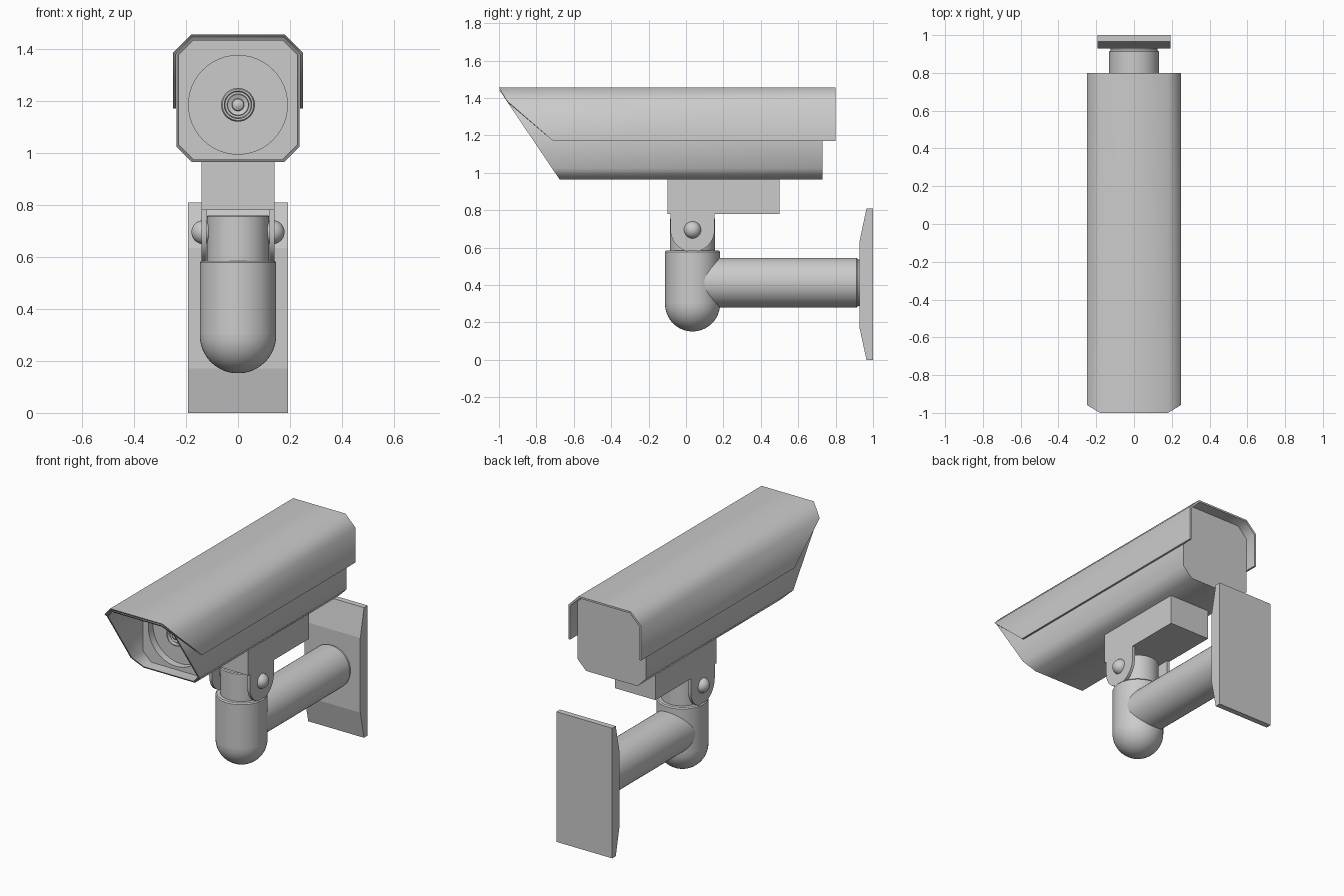
import bpy, bmesh, math
from mathutils import Vector

cube = bpy.data.objects.get("Cube")
if cube:
    bpy.data.objects.remove(cube, do_unlink=True)

GREY = (0.6, 0.6, 0.6, 1.0)
mat = bpy.data.materials.new("light grey metal")
mat.use_nodes = True
mat.diffuse_color = GREY
mat.node_tree.nodes["Principled BSDF"].inputs["Base Color"].default_value = GREY

AXIS_Y = 0.035      # y of the post and hinge
LENS_Z = 1.185      # height of the lens axis


def finish(name, bm, angle=30):
    """Turn a bmesh into a shaded object."""
    bmesh.ops.recalc_face_normals(bm, faces=bm.faces)
    mesh = bpy.data.meshes.new(name)
    bm.to_mesh(mesh)
    bm.free()
    mesh.materials.append(mat)
    obj = bpy.data.objects.new(name, mesh)
    bpy.context.collection.objects.link(obj)
    bpy.ops.object.select_all(action="DESELECT")
    obj.select_set(True)
    bpy.context.view_layer.objects.active = obj
    bpy.ops.object.shade_smooth_by_angle(angle=math.radians(angle))
    return obj


def skin(bm, rings):
    """Join successive closed rings with quads; return the vertex rings."""
    loops = [[bm.verts.new(p) for p in ring] for ring in rings]
    for a, b in zip(loops, loops[1:]):
        for i in range(len(a)):
            j = (i + 1) % len(a)
            bm.faces.new((a[i], a[j], b[j], b[i]))
    return loops


def loft(name, rings, angle=30):
    bm = bmesh.new()
    loops = skin(bm, rings)
    bm.faces.new(loops[0])
    bm.faces.new(loops[-1])
    return finish(name, bm, angle)


def circle_y(r, y, z, n=48):
    return [Vector((r * math.cos(t), y, z + r * math.sin(t)))
            for t in (2 * math.pi * i / n for i in range(n))]


def circle_z(r, z, n=48):
    return [Vector((r * math.cos(t), AXIS_Y + r * math.sin(t), z))
            for t in (2 * math.pi * i / n for i in range(n))]


def rect_y(x, y, z0, z1):
    return [Vector(p) for p in ((-x, y, z0), (x, y, z0), (x, y, z1), (-x, y, z1))]


def octagon(x, z0, z1, c, y_of):
    """Chamfered rectangle whose depth follows y_of(z)."""
    half = [(x - c, z0), (x, z0 + c), (x, z1 - c), (x - c, z1)]
    pts = half + [(-px, pz) for px, pz in reversed(half)]
    return [Vector((px, y_of(pz), pz)) for px, pz in pts]


# Camera housing: slanted open front, inset face plate with a round recess
def slant(z):
    return -1 + (1.445 - z) * 0.675


OUTER = (0.237, 0.965, 1.443, 0.06)
INNER = (0.227, 0.975, 1.433, 0.056)
PLATE_Y, FLOOR_Y = -0.61, -0.565
bm = bmesh.new()
shell = skin(bm, [octagon(*OUTER, lambda z: 0.73), octagon(*OUTER, slant),
                  octagon(*INNER, slant), octagon(*INNER, lambda z: PLATE_Y)])
bm.faces.new(shell[0])
recess = skin(bm, [circle_y(0.19, PLATE_Y, LENS_Z), circle_y(0.19, FLOOR_Y, LENS_Z)])
bm.faces.new(recess[1])
rim = []
for loop in (shell[-1], recess[0]):
    rim += [bm.edges.get((loop[i - 1], loop[i])) for i in range(len(loop))]
bmesh.ops.triangle_fill(bm, use_beauty=True, edges=rim)
finish("camera_housing", bm, 50)

# Lens: stepped barrel with a small domed glass
LENS = [(0.065, FLOOR_Y), (0.065, -0.612), (0.06, -0.62), (0.053, -0.62),
        (0.05, -0.6), (0.042, -0.6), (0.04, -0.612), (0.024, -0.606),
        (0.022, -0.618), (0.012, -0.624), (0.004, -0.626)]
loft("lens", [circle_y(r, y, LENS_Z) for r, y in LENS], 35)

# Sun hood: folded sheet over the housing, front edge cut back at the sides
def hood_section(y_of):
    def half(x, top, c):
        return [(x, 1.17), (x, top - c), (x - c, top)]
    out, inn = half(0.25, 1.455, 0.07), half(0.238, 1.444, 0.065)
    def mirror(pts):
        return [(-x, z) for x, z in reversed(pts)]
    pts = out + mirror(out) + inn_reverse(inn, mirror)
    return [Vector((x, y_of(z), z)) for x, z in pts]


def inn_reverse(inn, mirror):
    return list(reversed(inn + mirror(inn)))


def hood_front(z):
    if z > 1.38:
        return -1 + (1.455 - z) * 0.6
    return -0.71 - (z - 1.17) * 1.17


loft("sun_hood", [hood_section(hood_front), hood_section(lambda z: 0.8)], 50)

# Mounting block under the housing
loft("mounting_block", [rect_y(0.14, y, 0.78, 0.97) for y in (-0.1, 0.5)])

# Hinge ears with rounded ends, and domed bolts
EAR_R, HINGE_Z = 0.118, 0.695
ear = [(AXIS_Y + EAR_R, 0.785)]
ear += [(AXIS_Y + EAR_R * math.cos(t), HINGE_Z - EAR_R * math.sin(t))
        for t in (math.pi * i / 20 for i in range(21))]
ear += [(AXIS_Y - EAR_R, 0.785)]
for side, s in (("left", 1), ("right", -1)):
    loft(side + "_hinge_ear",
         [[Vector((s * x, y, z)) for y, z in ear] for x in (0.122, 0.14)])
    bm = bmesh.new()
    bmesh.ops.create_uvsphere(bm, u_segments=32, v_segments=16, radius=0.046)
    bmesh.ops.translate(bm, verts=bm.verts, vec=(s * 0.133, AXIS_Y, HINGE_Z))
    finish(side + "_hinge_bolt", bm)

# Post with a round bottom, and the neck between the ears
POST_R, DOME_Z = 0.147, 0.299
post = [circle_z(POST_R * math.sin(a), DOME_Z - POST_R * math.cos(a))
        for a in (math.radians(d) for d in range(6, 91, 7))]
post += [circle_z(POST_R, DOME_Z), circle_z(POST_R, 0.578), circle_z(POST_R - 0.006, 0.585)]
loft("post", post)
loft("neck", [circle_z(0.12, 0.5), circle_z(0.12, 0.755), circle_z(0.115, 0.76)])

# Horizontal arm to the wall
ARM = [(0.133, AXIS_Y), (0.133, 0.912), (0.125, 0.92), (0.125, 0.94)]
loft("wall_arm", [circle_y(r, y, 0.413) for r, y in ARM])

# Wall plate, thinner toward top and bottom
loft("wall_plate", [rect_y(0.192, 1.0, 0, 0.81), rect_y(0.192, 0.965, 0, 0.81),
                    rect_y(0.192, 0.928, 0.17, 0.635)], 5)
